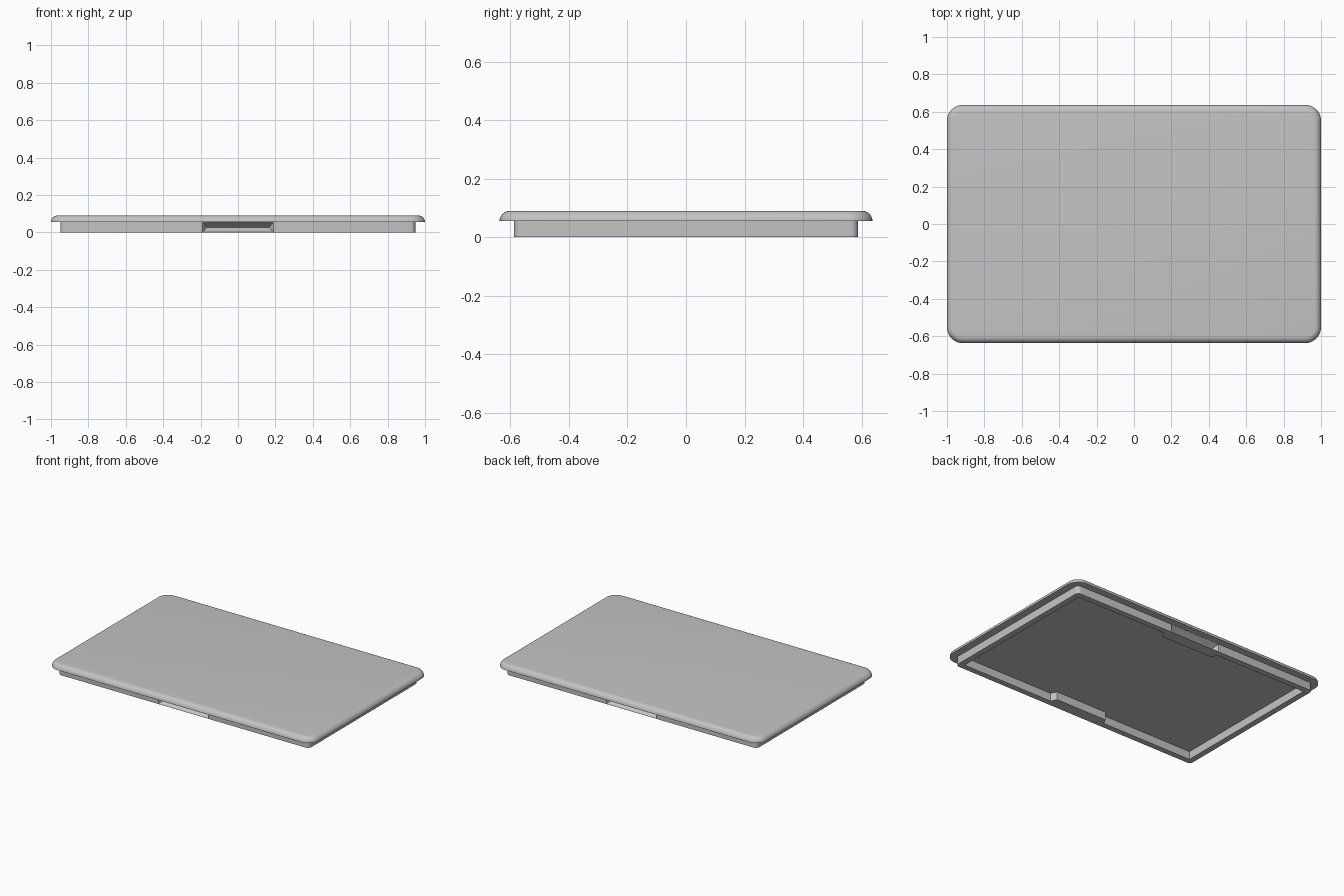
import bpy, bmesh, math

old = bpy.data.objects.get("Cube")
if old:
    bpy.data.objects.remove(old, do_unlink=True)

HX, HY = 1.0, 0.637          # half size of the plate
BASE, TOP = 0.055, 0.09      # underside and top of the plate
RX, RY = 0.948, 0.588        # half size of the rim
WALL = 0.04

grey = bpy.data.materials.new("soft_grey")
grey.use_nodes = True
colour = (0.55, 0.55, 0.55, 1)
grey.diffuse_color = colour
grey.node_tree.nodes["Principled BSDF"].inputs["Base Color"].default_value = colour


def rounded_rect(hx, hy, r, steps=10):
    """Counter-clockwise outline with round corners."""
    pts = []
    for i, (sx, sy) in enumerate([(1, 1), (-1, 1), (-1, -1), (1, -1)]):
        for k in range(steps + 1):
            a = math.pi / 2 * (i + k / steps)
            pts.append((sx * (hx - r) + r * math.cos(a), sy * (hy - r) + r * math.sin(a)))
    return pts


def finish(name, bm):
    bmesh.ops.recalc_face_normals(bm, faces=bm.faces)
    mesh = bpy.data.meshes.new(name)
    bm.to_mesh(mesh)
    bm.free()
    mesh.materials.append(grey)
    obj = bpy.data.objects.new(name, mesh)
    bpy.context.collection.objects.link(obj)
    return obj


def loft(name, layers):
    """Closed solid through matching outlines, each given as (points, z)."""
    bm = bmesh.new()
    rings = [[bm.verts.new((x, y, z)) for x, y in pts] for pts, z in layers]
    for low, high in zip(rings, rings[1:]):
        for i in range(len(low)):
            j = (i + 1) % len(low)
            bm.faces.new((low[i], low[j], high[j], high[i]))
    bm.faces.new(rings[0][::-1])
    bm.faces.new(rings[-1])
    return finish(name, bm)


def activate(obj):
    bpy.ops.object.select_all(action="DESELECT")
    obj.select_set(True)
    bpy.context.view_layer.objects.active = obj


def cut(obj, cutter):
    cutter.hide_render = True
    mod = obj.modifiers.new("cut", "BOOLEAN")
    mod.operation = "DIFFERENCE"
    mod.solver = "EXACT"
    mod.object = cutter
    activate(obj)
    bpy.ops.object.modifier_apply(modifier=mod.name)
    bpy.data.objects.remove(cutter, do_unlink=True)


# Plate with a quarter-round upper edge
edge, steps = TOP - BASE, 8
layers = []
for k in range(steps + 1):
    a = math.pi / 2 * k / steps
    inset = edge * (1 - math.cos(a))
    layers.append((rounded_rect(HX - inset, HY - inset, 0.085 - inset), BASE + edge * math.sin(a)))
plate = loft("lid_plate", layers)

# Rim under the plate, hollow, its wall thickened behind each grip
outer = rounded_rect(RX, RY, 0.025, 6)
rim = loft("lower_rim", [(outer, 0), (outer, BASE + 0.004)])
ix, iy, bulge = RX - WALL, RY - WALL, RY - 2 * WALL
half = [(ix, iy), (0.215, iy), (0.195, bulge), (-0.195, bulge), (-0.215, iy), (-ix, iy)]
inner = half + [(-x, -y) for x, y in half]
cut(rim, loft("hollow_cutter", [(inner, -0.1), (inner, 0.2)]))

# Wedge-shaped finger grips, front and back
for side in (-1, 1):
    bm = bmesh.new()
    for sx in (-1, 1):
        for z in (0.001, BASE - 0.001):
            for y in (RY, RY + 0.03):
                bm.verts.new((sx * 0.19, side * y, z))
        bm.verts.new((sx * 0.165, side * (RY - 0.038), BASE / 2))
    bmesh.ops.convex_hull(bm, input=bm.verts)
    cut(rim, finish("grip_cutter", bm))

for obj in (plate, rim):
    activate(obj)
    bpy.ops.object.shade_smooth_by_angle(angle=math.radians(30))
